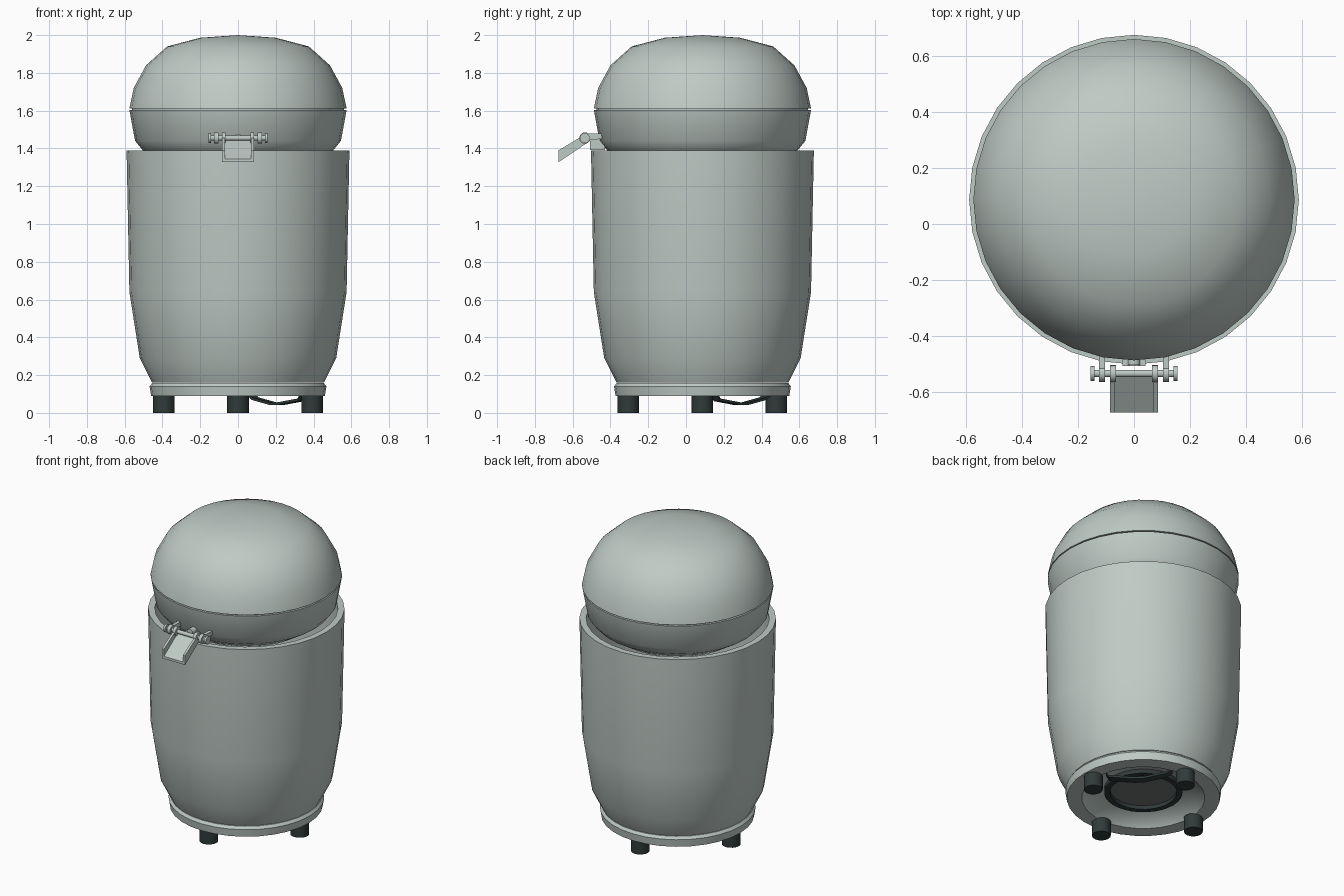
import bpy, bmesh, math
from mathutils import Vector, Matrix

if "Cube" in bpy.data.objects:
    bpy.data.objects.remove(bpy.data.objects["Cube"])

CY = 0.087  # y of the can axis


def material(name, rgb):
    m = bpy.data.materials.new(name)
    m.diffuse_color = (*rgb, 1)
    m.use_nodes = True
    m.node_tree.nodes["Principled BSDF"].inputs["Base Color"].default_value = m.diffuse_color
    return m


GREY = material("sage grey metal", (0.52, 0.595, 0.56))
DARK = material("dark rubber", (0.03, 0.042, 0.042))
UNDER = material("underside grey", (0.16, 0.18, 0.175))


def finish(bm, name, mat, angle=40):
    bmesh.ops.remove_doubles(bm, verts=bm.verts, dist=1e-5)
    bmesh.ops.recalc_face_normals(bm, faces=bm.faces)
    me = bpy.data.meshes.new(name)
    bm.to_mesh(me)
    bm.free()
    me.materials.append(mat)
    ob = bpy.data.objects.new(name, me)
    bpy.context.collection.objects.link(ob)
    bpy.ops.object.select_all(action='DESELECT')
    ob.select_set(True)
    bpy.context.view_layer.objects.active = ob
    bpy.ops.object.shade_smooth_by_angle(angle=math.radians(angle))
    return ob


def lathe(name, profile, mat, closed=False, n=32):
    """Spin (radius, z) points round the can axis."""
    bm = bmesh.new()
    rings = []
    for r, z in profile:
        rings.append([bm.verts.new((r * math.cos(2 * math.pi * i / n),
                                    CY + r * math.sin(2 * math.pi * i / n), z))
                      for i in range(n if r > 0 else 1)])
    pairs = list(zip(rings, rings[1:]))
    if closed:
        pairs.append((rings[-1], rings[0]))
    for a, b in pairs:
        for i in range(n):
            j = (i + 1) % n
            q = [a[i % len(a)], a[j % len(a)], b[j % len(b)], b[i % len(b)]]
            bm.faces.new(list(dict.fromkeys(q)))
    return finish(bm, name, mat)


def rod(name, center, r, length, axis, mat, n=16):
    bm = bmesh.new()
    rot = Vector((0, 0, 1)).rotation_difference(Vector(axis)).to_matrix().to_4x4()
    bmesh.ops.create_cone(bm, cap_ends=True, segments=n, radius1=r, radius2=r,
                          depth=length, matrix=Matrix.Translation(center) @ rot)
    return finish(bm, name, mat)


def slab(name, outline, x0, x1, mat):
    """Extrude a (y, z) outline along x."""
    bm = bmesh.new()
    f = bm.faces.new([bm.verts.new((x0, y, z)) for y, z in outline])
    ext = bmesh.ops.extrude_face_region(bm, geom=[f])
    vs = [v for v in ext["geom"] if isinstance(v, bmesh.types.BMVert)]
    bmesh.ops.translate(bm, verts=vs, vec=(x1 - x0, 0, 0))
    return finish(bm, name, mat, 30)


# Can body with open rim and inner wall
lathe("can_body", [(0.30, 0.16), (0.455, 0.16), (0.52, 0.29), (0.575, 0.64), (0.59, 1.39),
                   (0.55, 1.39), (0.54, 0.66), (0.49, 0.31), (0.43, 0.2), (0, 0.2)], GREY)

# Base band and underside
lathe("base_band", [(0.46, 0.09), (0.468, 0.14), (0.455, 0.157), (0.22, 0.157),
                    (0.33, 0.13), (0.37, 0.09)], GREY, closed=True)
lathe("underside_panel", [(0.23, 0.15), (0, 0.15)], UNDER)
lathe("underside_ring", [(0.20, 0.155), (0.20, 0.125), (0.235, 0.125), (0.235, 0.155)],
      DARK, closed=True)

# Rounded lid: lower bowl and dome, with a fine groove between them
lathe("lid_bowl", [(0, 1.30), (0.38, 1.31), (0.50, 1.385), (0.545, 1.44), (0.575, 1.604),
                   (0.56, 1.604), (0.56, 1.614), (0, 1.614)], GREY)
lathe("lid_dome", [(0, 1.612), (0.575, 1.612), (0.552, 1.72), (0.487, 1.84),
                   (0.375, 1.94), (0.2, 1.986), (0, 2.0)], GREY)

# Four feet
for i, (dx, dy) in enumerate([(1, 0), (0, 1), (-1, 0), (0, -1)]):
    rod(f"foot_{i + 1}", (0.392 * dx, CY + 0.392 * dy, 0.0475), 0.057, 0.095, (0, 0, 1), DARK)

# Bent release bar underneath, running crosswise between two feet
bm = bmesh.new()
u, w = Vector((1, 1, 0)).normalized(), Vector((-1, 1, 0)).normalized()
path = [(-0.20, 0.092), (-0.18, 0.062), (-0.03, 0.042), (0.03, 0.042), (0.16, 0.068), (0.20, 0.092)]
rows = []
for d, z in path:
    p = Vector((0, CY, z)) + w * d + u * 0.29
    rows.append([bm.verts.new(p + u * s + Vector((0, 0, t)))
                 for s, t in ((-0.025, 0), (0.025, 0), (0.025, 0.014), (-0.025, 0.014))])
for a, b in zip(rows, rows[1:]):
    for i in range(4):
        bm.faces.new((a[i], a[(i + 1) % 4], b[(i + 1) % 4], b[i]))
bm.faces.new(rows[0])
bm.faces.new(rows[-1])
finish(bm, "release_bar", DARK, 20)

# Latch: hinge pin, end caps, lugs and ears
HY, HZ = -0.535, 1.455
rod("hinge_pin", (0, HY, HZ), 0.013, 0.31, (1, 0, 0), GREY)
for side, s in (("left", -1), ("right", 1)):
    rod(f"pin_cap_{side}", (s * 0.149, HY, HZ), 0.026, 0.014, (1, 0, 0), GREY)
    rod(f"lug_eye_{side}", (s * 0.115, HY, HZ), 0.03, 0.022, (1, 0, 0), GREY)
    slab(f"lug_arm_{side}", [(HY, 1.478), (-0.44, 1.478), (-0.44, 1.452), (HY, 1.44)],
         s * 0.115 - 0.011, s * 0.115 + 0.011, GREY)
    rod(f"flap_ear_{side}", (s * 0.075, HY, HZ), 0.03, 0.02, (1, 0, 0), GREY)
    # raised side wall of the flap channel
    slab(f"flap_side_{side}", [(-0.525, 1.48), (-0.675, 1.39), (-0.675, 1.327), (-0.525, 1.428)],
         s * 0.085, s * 0.07, GREY)
slab("flap_floor", [(-0.53, 1.442), (-0.675, 1.343), (-0.675, 1.327), (-0.53, 1.425)],
     -0.08, 0.08, GREY)

# Catch stub on the lid behind the flap
rod("catch_stub", (0, -0.475, 1.455), 0.022, 0.06, (0, 1, 0), GREY)
slab("catch_block", [(-0.508, 1.45), (-0.43, 1.45), (-0.43, 1.392), (-0.508, 1.392)],
     -0.042, 0.042, GREY)
